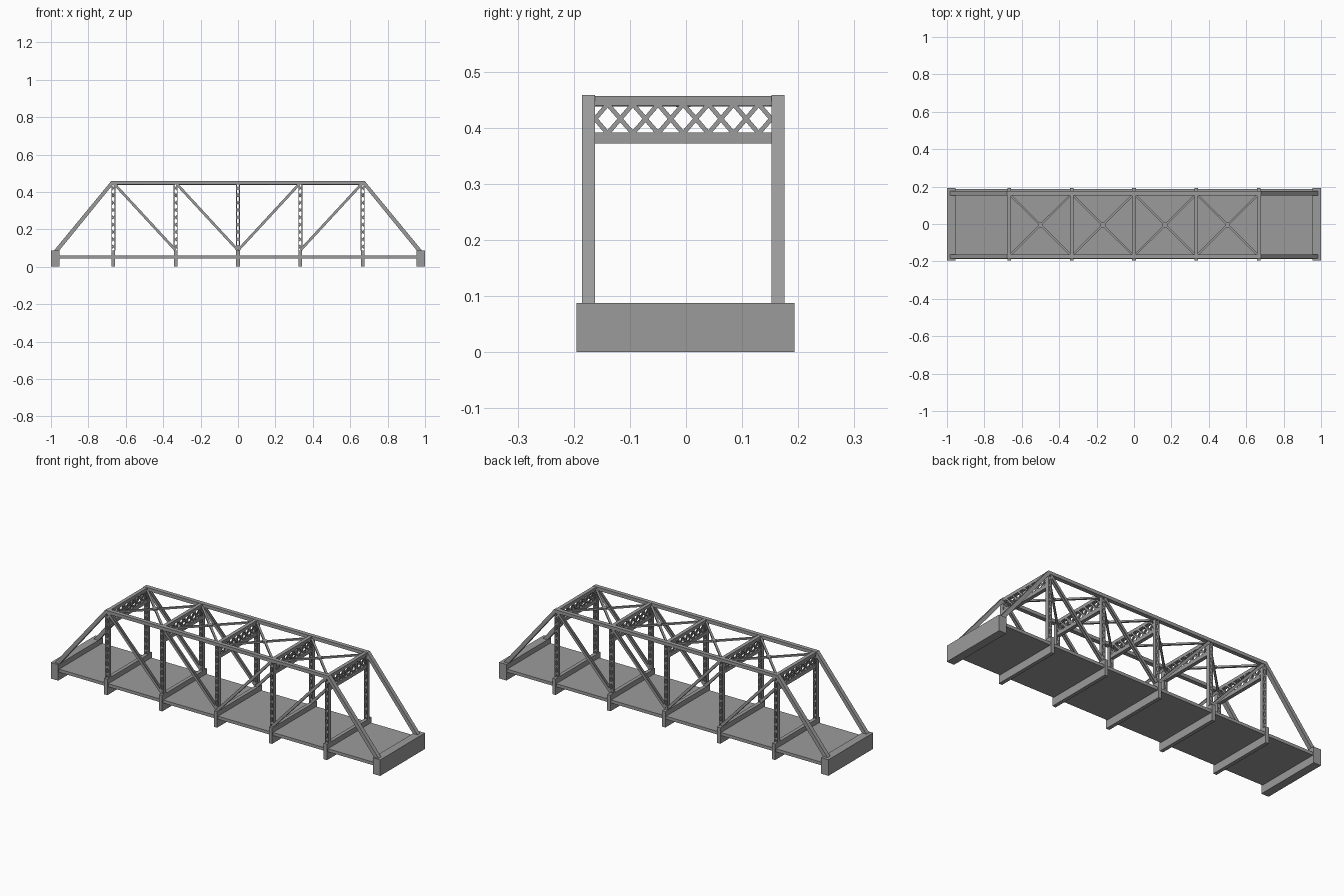
import bpy, bmesh
from mathutils import Vector, Matrix

if "Cube" in bpy.data.objects:
    bpy.data.objects.remove(bpy.data.objects["Cube"], do_unlink=True)

steel = bpy.data.materials.new("steel_grey")
steel.use_nodes = True
GREY = (0.33, 0.33, 0.33, 1)
steel.diffuse_color = GREY
steel.node_tree.nodes["Principled BSDF"].inputs["Base Color"].default_value = GREY

PANEL = 1 / 3
STATIONS = [i * PANEL for i in range(-2, 3)]
SIDES = {"right": -0.1735, "left": 0.164}
Y0, Y1 = -0.162, 0.152          # clear width between the trusses
DECK_TOP, BEAM_TOP = 0.06, 0.088
CHORD_LOW, CHORD_TOP = 0.44, 0.458


def finish(bm, name):
    bmesh.ops.recalc_face_normals(bm, faces=bm.faces)
    mesh = bpy.data.meshes.new(name)
    bm.to_mesh(mesh)
    bm.free()
    mesh.materials.append(steel)
    obj = bpy.data.objects.new(name, mesh)
    bpy.context.collection.objects.link(obj)
    return obj


def box(bm, lo, hi):
    lo, hi = Vector(lo), Vector(hi)
    mat = Matrix.Translation((lo + hi) / 2) @ Matrix.Diagonal((*(hi - lo), 1))
    bmesh.ops.create_cube(bm, size=1, matrix=mat)


def bar(bm, a, b, across, width, thick):
    """Straight bar from a to b; thick is measured along the direction across."""
    a, b, n = Vector(a), Vector(b), Vector(across)
    d = b - a
    u = d.normalized()
    side = n.cross(u)
    rot = Matrix((u, side, n)).transposed().to_4x4()
    mat = Matrix.Translation((a + b) / 2) @ rot @ Matrix.Diagonal((d.length, width, thick, 1))
    bmesh.ops.create_cube(bm, size=1, matrix=mat)


# Deck slab
bm = bmesh.new()
box(bm, (-0.97, -0.187, 0.043), (0.97, 0.187, DECK_TOP))
finish(bm, "deck")

# End sills
for name, s in (("right", -1), ("left", 1)):
    bm = bmesh.new()
    xs = sorted((s * 0.955, s))
    box(bm, (xs[0], -0.195, 0), (xs[1], 0.193, BEAM_TOP))
    finish(bm, name + "_end_sill")

# Cross beams under and through the deck
for i, x in enumerate(STATIONS):
    bm = bmesh.new()
    box(bm, (x - 0.01, -0.195, 0), (x + 0.01, 0.193, BEAM_TOP))
    finish(bm, f"floor_beam_{i + 1}")

for name, y in SIDES.items():
    # Top chord and sloping end posts as one extruded outline
    outer = [(-0.985, 0.085), (-0.678, CHORD_TOP)]
    inner = [(-0.668, CHORD_LOW), (-0.957, 0.085)]
    half = outer + [(-x, z) for x, z in reversed(outer)]
    outline = half + [(-x, z) for x, z in reversed(inner)] + inner
    bm = bmesh.new()
    face = bm.faces.new([bm.verts.new((x, y - 0.0115, z)) for x, z in outline])
    new = bmesh.ops.extrude_face_region(bm, geom=[face])["geom"]
    bmesh.ops.translate(bm, vec=(0, 0.023, 0),
                        verts=[v for v in new if isinstance(v, bmesh.types.BMVert)])
    finish(bm, name + "_top_chord")

    # Laced posts: two plates joined by crossed bars on both faces
    for i, x in enumerate(STATIONS):
        bm = bmesh.new()
        for s in (-1, 1):
            box(bm, (x + s * 0.0085 - 0.0025, y - 0.01, BEAM_TOP),
                (x + s * 0.0085 + 0.0025, y + 0.01, CHORD_LOW))
        count = 9
        step = (CHORD_LOW - BEAM_TOP) / count
        for k in range(count):
            z = BEAM_TOP + k * step
            for f in (-0.009, 0.009):
                for s in (-1, 1):
                    bar(bm, (x - s * 0.008, y + f, z + step * 0.25),
                        (x + s * 0.008, y + f, z + step * 0.75), (0, 1, 0), 0.006, 0.002)
        finish(bm, f"{name}_post_{i + 1}")

    # Paired diagonal bars leaning towards the middle
    bm = bmesh.new()
    for s in (-1, 1):
        for top in (2, 1):
            for f in (-0.007, 0.007):
                bar(bm, (s * (top * PANEL - 0.006), y + f, CHORD_LOW + 0.002),
                    (s * ((top - 1) * PANEL + 0.002), y + f, BEAM_TOP + 0.002),
                    (0, 1, 0), 0.014, 0.005)
    finish(bm, name + "_diagonals")

# Lattice cross frames between the trusses
for i, x in enumerate(STATIONS):
    bm = bmesh.new()
    box(bm, (x - 0.01, Y0, CHORD_LOW), (x + 0.01, Y1, CHORD_TOP - 0.001))
    box(bm, (x - 0.01, Y0, 0.372), (x + 0.01, Y1, 0.392))
    low, high = 0.39, 0.442
    mid = (low + high) / 2
    cells = 7
    step = (Y1 - Y0) / cells
    for f in (-0.008, 0.008):
        for k in range(cells + 1):
            y = Y0 + k * step
            a = y - step / 2 if k else y
            b = y + step / 2 if k < cells else y
            for start, end in ((low, high), (high, low)):
                bar(bm, (x + f, a, start if k else mid),
                    (x + f, b, end if k < cells else mid), (1, 0, 0), 0.008, 0.003)
    finish(bm, f"cross_frame_{i + 1}")

# Horizontal crossed bracing with a centre plate in each panel
for i, x in enumerate(STATIONS[:-1]):
    bm = bmesh.new()
    for s in (-1, 1):
        bar(bm, (x + 0.008, s * 0.158 - 0.005, 0.442),
            (x + PANEL - 0.008, -s * 0.158 - 0.005, 0.442), (0, 0, 1), 0.011, 0.009)
    cx = x + PANEL / 2
    box(bm, (cx - 0.013, -0.018, 0.437), (cx + 0.013, 0.008, 0.448))
    finish(bm, f"top_bracing_{i + 1}")
